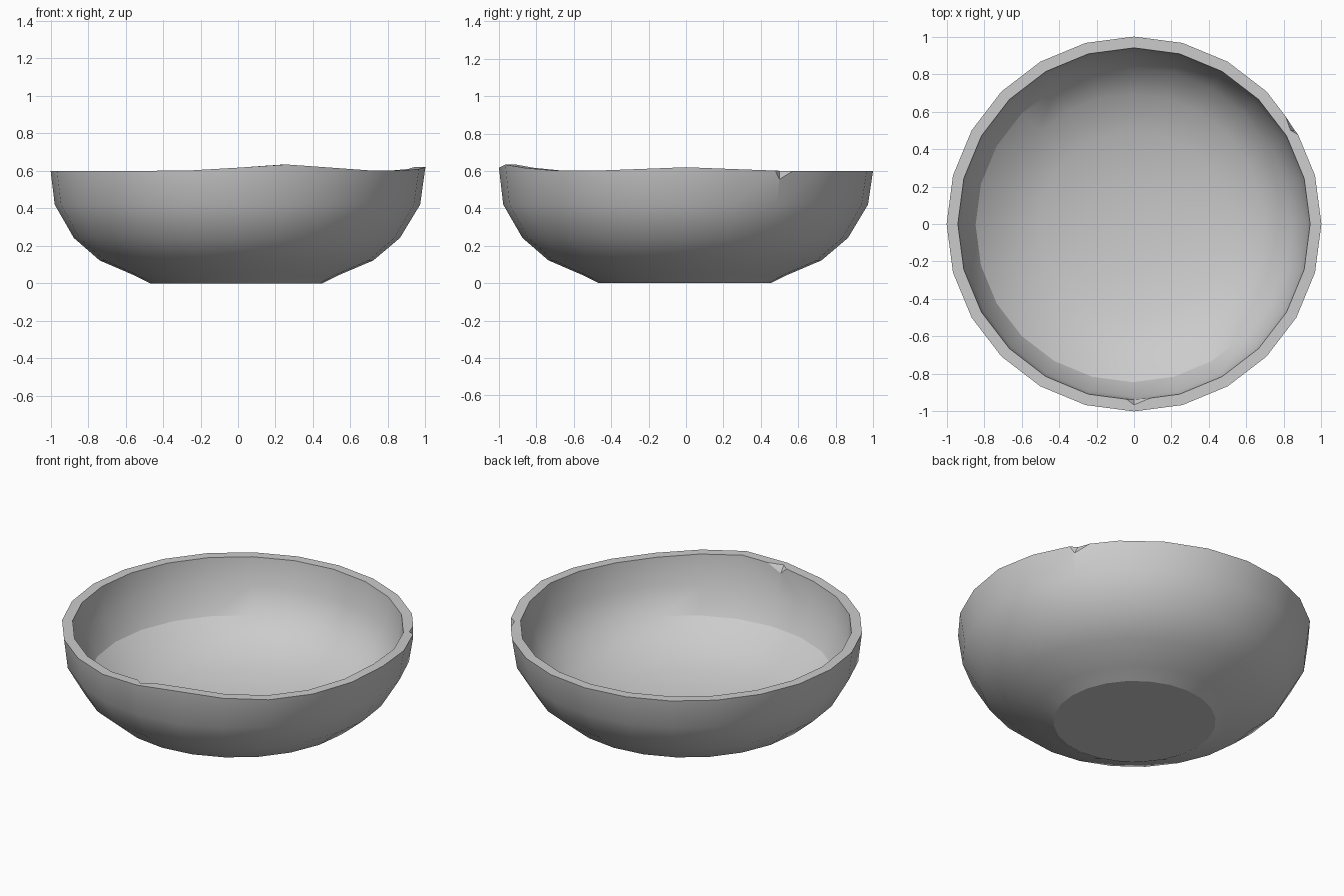
import bpy, bmesh, math
from mathutils import Vector

cube = bpy.data.objects.get("Cube")
if cube:
    bpy.data.objects.remove(cube, do_unlink=True)

SIDES = 24
RIM = 0.6

grey = bpy.data.materials.new("plain grey")
grey.use_nodes = True
grey.diffuse_color = (0.6, 0.6, 0.6, 1)
grey.node_tree.nodes["Principled BSDF"].inputs["Base Color"].default_value = grey.diffuse_color


def make_object(name, bm):
    bmesh.ops.recalc_face_normals(bm, faces=bm.faces)
    mesh = bpy.data.meshes.new(name)
    bm.to_mesh(mesh)
    bm.free()
    obj = bpy.data.objects.new(name, mesh)
    bpy.context.collection.objects.link(obj)
    mesh.materials.append(grey)
    return obj


def rim_lift(angle):
    # two gentle swells along the rim
    def swell(height, centre):
        return height * math.exp(-((angle - math.radians(centre)) / 0.314) ** 2)
    return swell(0.034, 285) + swell(0.02, 0) + swell(0.02, 360)


# Bowl wall: outside from foot to rim, then inside down to the floor
profile = [(0.46, 0), (0.55, 0.045), (0.73, 0.122), (0.87, 0.242), (0.975, 0.42), (1, RIM),
           (0.94, RIM), (0.92, 0.43), (0.84, 0.28), (0.7, 0.175), (0.5, 0.105), (0.25, 0.065)]
bm = bmesh.new()
rings = []
for r, z in profile:
    lean = 1 - z / RIM
    ring = []
    for i in range(SIDES):
        a = math.tau * i / SIDES
        lift = rim_lift(a) if z == RIM else 0
        ring.append(bm.verts.new((r * math.cos(a) - 0.01 * lean,
                                  r * math.sin(a) - 0.007 * lean, z + lift)))
    rings.append(ring)
for low, high in zip(rings, rings[1:]):
    for i in range(SIDES):
        j = (i + 1) % SIDES
        bm.faces.new((low[i], low[j], high[j], high[i]))
bm.faces.new(rings[0])
floor = bm.verts.new((-0.01, -0.007, 0.055))
for i in range(SIDES):
    bm.faces.new((rings[-1][i], rings[-1][(i + 1) % SIDES], floor))
bowl = make_object("bowl", bm)

bpy.ops.object.select_all(action='DESELECT')
bowl.select_set(True)
bpy.context.view_layer.objects.active = bowl
bpy.ops.object.shade_smooth_by_angle(angle=math.radians(25))


# Chips: wedges cut from the rim; a and b are the ends, c the corner on top, d the lowest point
def cut_chip(name, a, b, c, d):
    a, b, c, d = map(Vector, (a, b, c, d))
    bm = bmesh.new()
    for p in (c + (c - d), d + (d - c) * 0.5, c + (a - c) * 2, c + (b - c) * 2):
        bm.verts.new(p)
    bmesh.ops.convex_hull(bm, input=bm.verts)
    cutter = make_object(name, bm)
    cutter.hide_render = True
    mod = bowl.modifiers.new(name, 'BOOLEAN')
    mod.operation = 'DIFFERENCE'
    mod.solver = 'EXACT'
    mod.object = cutter
    bpy.ops.object.modifier_apply(modifier=mod.name)
    bpy.data.objects.remove(cutter, do_unlink=True)


cut_chip("outer_chip", (0.81, 0.573, 0.6), (0.87, 0.48, 0.603), (0.835, 0.5, 0.601), (0.86, 0.5, 0.55))
cut_chip("inner_chip", (-0.04, -0.935, 0.615), (0.09, -0.928, 0.624), (0, -0.965, 0.617), (0, -0.936, 0.575))
